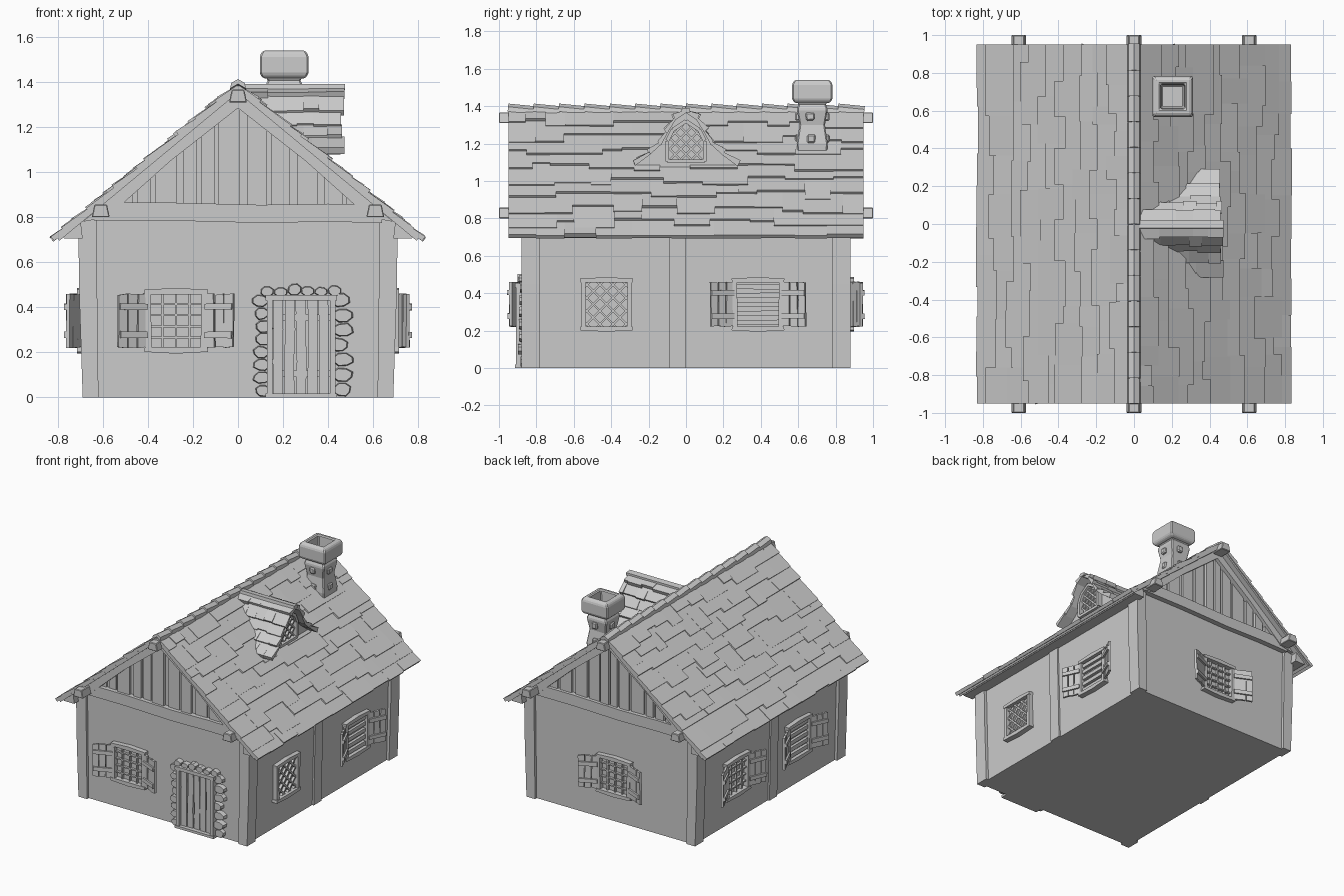
import bpy, bmesh, random
from math import pi, hypot, cos, sin, radians
from mathutils import Matrix, Vector

if "Cube" in bpy.data.objects:
    bpy.data.objects.remove(bpy.data.objects["Cube"])

random.seed(4)
R = random.uniform


def frame(k, off=0.0):
    """Wall frame: u along wall, v up, w outward. k = 0 front, 1 right, 2 back, 3 left."""
    return Matrix.Rotation(k * pi / 2, 4, 'Z') @ Matrix.Rotation(pi / 2, 4, 'X') @ Matrix.Translation((0, 0, off))


def poly(bm, M, pts, w0, w1, taper=1.0):
    """Extrude a 2D polygon from w0 to w1, the outer end scaled by taper."""
    cu = sum(p[0] for p in pts) / len(pts)
    cv = sum(p[1] for p in pts) / len(pts)
    a = [bm.verts.new(M @ Vector((u, v, w0))) for u, v in pts]
    b = [bm.verts.new(M @ Vector((cu + (u - cu) * taper, cv + (v - cv) * taper, w1))) for u, v in pts]
    n = len(pts)
    bm.faces.new(a[::-1])
    bm.faces.new(b)
    for i in range(n):
        bm.faces.new((a[i], a[(i + 1) % n], b[(i + 1) % n], b[i]))


def rect(bm, M, u0, u1, v0, v1, w0, w1, j=0.0, taper=1.0):
    c = [(u0, v0), (u1, v0), (u1, v1), (u0, v1)]
    poly(bm, M, [(u + R(-j, j), v + R(-j, j)) for u, v in c], w0, w1, taper)


def bar(bm, M, p, q, wd, w0, w1):
    l = hypot(q[0] - p[0], q[1] - p[1])
    nu, nv = -(q[1] - p[1]) / l * wd / 2, (q[0] - p[0]) / l * wd / 2
    poly(bm, M, [(p[0] + nu, p[1] + nv), (p[0] - nu, p[1] - nv),
                 (q[0] - nu, q[1] - nv), (q[0] + nu, q[1] + nv)], w0, w1)


def lattice(bm, M, cu, cv, inside, step, w0, w1):
    """Diagonal bars clipped to a convex region."""
    for s in (-1, 1):
        for i in range(-5, 6):
            line = [(t / 200, s * t / 200 + i * step) for t in range(-40, 41)]
            ok = [p for p in line if inside(*p)]
            if len(ok) > 2:
                p, q = ok[0], ok[-1]
                bar(bm, M, (cu + p[0], cv + p[1]), (cu + q[0], cv + q[1]), 0.011, w0, w1)


def finish(name, bm, bevel=0):
    bmesh.ops.recalc_face_normals(bm, faces=bm.faces[:])
    me = bpy.data.meshes.new(name)
    bm.to_mesh(me)
    bm.free()
    ob = bpy.data.objects.new(name, me)
    bpy.context.collection.objects.link(ob)
    if bevel:
        m = ob.modifiers.new("bevel", 'BEVEL')
        m.width, m.segments = bevel, 1
    return ob


F0, F1 = frame(0), frame(1)

# House body with gables
bm = bmesh.new()
poly(bm, F0, [(-0.67, 0), (0.67, 0), (0.69, 0.79), (0, 1.355), (-0.69, 0.79)], -0.86, 0.86)
finish("walls", bm)

# Corner posts, middle side posts, eave plates
bm = bmesh.new()
for sx in (-1, 1):
    for y0, y1 in ((-0.88, -0.78), (0.78, 0.88)):
        poly(bm, F0, [(sx * 0.62, 0), (sx * 0.69, 0), (sx * 0.705, 0.45), (sx * 0.71, 0.78), (sx * 0.63, 0.82)], -y0, -y1)
    poly(bm, F0, [(sx * 0.6, 0), (sx * 0.683, 0), (sx * 0.70, 0.76), (sx * 0.6, 0.76)], 0, 0.09)
    poly(bm, F0, [(sx * 0.69, 0.705), (sx * 0.77, 0.705), (sx * 0.79, 0.72), (sx * 0.70, 0.79)], -0.93, 0.93)
finish("posts_and_eave_plates", bm)

# Gable timbers: tie beam, rafters and studs
bm = bmesh.new()
for k in (0, 2):
    M = frame(k)
    top = [(-0.64, 0.865), (-0.3, 0.865), (0.1, 0.855), (0.4, 0.86), (0.64, 0.855)]
    poly(bm, M, [(u, v - 0.08) for u, v in top] + top[::-1], 0.84, 0.9)
    for s in (-1, 1):
        poly(bm, M, [(s * 0.69, 0.78), (0, 1.365), (0, 1.285), (s * 0.3, 1.05), (s * 0.58, 0.8)], 0.84, 0.905)
    u = -0.53
    while u < 0.5:
        w = R(0.05, 0.1)
        h = [1.33 - 0.84 * abs(x) for x in (u, u + w)]
        poly(bm, M, [(u, 0.84), (u + w, 0.84), (u + w, h[1]), (u, h[0])], 0.85, 0.86 + R(0.008, 0.025))
        u += w + R(0.012, 0.035)
finish("gable_timbers", bm)

# Purlins showing at the gable ends
bm = bmesh.new()
for x, z in ((-0.61, 0.80), (0, 1.31), (0.61, 0.80)):
    poly(bm, F0, [(x - 0.04, z), (x + 0.04, z), (x + 0.028, z + 0.057), (x - 0.028, z + 0.057)], -1, 1)
finish("purlins", bm, 0.004)

# Main roof: base slabs and staggered shingle rows
L = hypot(0.82, 0.685)
ca, sa = 0.82 / L, 0.685 / L


def slope(s, d, h):
    return (s * (d * ca + h * sa), 1.382 - d * sa + h * ca)


bm = bmesh.new()
ROWS = 9
for s in (-1, 1):
    poly(bm, F0, [slope(s, 0, -0.022), slope(s, L - 0.02, -0.018), slope(s, L - 0.02, 0.002), slope(s, 0, 0.002)], -0.945, 0.945)
    for r in range(ROWS):
        d0, d1 = r * L / ROWS, (r + 1) * L / ROWS
        y = -0.95
        while y < 0.95:
            y1 = y + R(0.09, 0.26)
            if y1 > 0.87:
                y1 = 0.95
            e = random.choice((-0.015, 0, 0.035, 0.055)) if r < ROWS - 1 else R(-0.006, 0.004)
            h = R(0.016, 0.025)
            poly(bm, F0, [slope(s, d0 - 0.03 * (r > 0), -0.008), slope(s, d1 + e, -0.004),
                          slope(s, d1 + e, h), slope(s, d0 - 0.03 * (r > 0), 0.006)], -y, -y1)
            y = y1
finish("roof_shingles", bm)

# Ridge cap tiles
bm = bmesh.new()
for i in range(14):
    M = Matrix.Translation((0, -0.95 + (i + 0.5) * 1.9 / 14, 1.385)) @ Matrix.Rotation(-0.1, 4, 'X') @ F0
    poly(bm, M, [(-0.035, -0.02), (-0.03, 0.005), (0, 0.022), (0.03, 0.005), (0.035, -0.02), (0, 0)], -0.072, 0.07)
finish("ridge_tiles", bm)

# Chimney: stacked square rings with a hollow cap, and raised bricks
bm = bmesh.new()
rings = [(0.075, 1.08), (0.083, 1.2), (0.068, 1.3), (0.083, 1.385), (0.07, 1.415), (0.092, 1.417), (0.108, 1.435),
         (0.108, 1.52), (0.094, 1.54), (0.066, 1.54), (0.06, 1.45)]
loops = [[bm.verts.new((0.205 + a * h, 0.675 + b * h, z)) for a, b in ((-1, -1), (1, -1), (1, 1), (-1, 1))] for h, z in rings]
for p, q in zip(loops, loops[1:]):
    for i in range(4):
        bm.faces.new((p[i], p[(i + 1) % 4], q[(i + 1) % 4], q[i]))
bm.faces.new(loops[0])
bm.faces.new(loops[-1])
for k in range(4):
    M = Matrix.Translation((0.205, 0.675, 0)) @ frame(k)
    for u, v in ((-0.012, 1.345), (-0.005, 1.225)):
        rect(bm, M, u - 0.022, u + 0.022, v - 0.022, v + 0.022, 0.05, 0.091, 0.003)
finish("chimney", bm, 0.007)

# Dormer roof: bell-shaped profile laid with rough shingles
prof = [(0, 1.375), (0.055, 1.34), (0.095, 1.275), (0.13, 1.21), (0.19, 1.155), (0.27, 1.095)]
bm = bmesh.new()
for s in (-1, 1):
    for (y0, z0), (y1, z1) in zip(prof, prof[1:]):
        l = hypot(y1 - y0, z1 - z0)
        n = ((z0 - z1) / l, (y1 - y0) / l)
        x = max(0.03, (1.38 - z0) / 0.84 - 0.03)
        end = 0.465 + R(-0.02, 0.01)
        while x < end:
            x1 = x + R(0.07, 0.12)
            if x1 > end - 0.03:
                x1 = end
            h, e = R(0.014, 0.03), R(0.0, 0.012)
            yb, zb = y1 + (y1 - y0) / l * e, z1 + (z1 - z0) / l * e
            poly(bm, F1, [(s * y0, z0 - 0.012), (s * yb, zb - 0.012), (s * (yb + n[0] * h), zb + n[1] * h),
                          (s * (y0 + n[0] * 0.004), z0 + n[1] * 0.004)], x, x1)
            x = x1
rect(bm, F1, -0.024, 0.024, 1.365, 1.39, 0.03, 0.475, 0.003)
finish("dormer_roof", bm)

# Dormer front wall, pointed window and lattice
bm = bmesh.new()
poly(bm, F1, [(-y, z - 0.005) for y, z in prof[::-1]] + [(y, z - 0.005) for y, z in prof[1:]] + [(0.25, 1.05), (-0.25, 1.05)], 0.15, 0.385)
arch = [(-0.1, 1.105), (-0.1, 1.215), (-0.07, 1.275), (0, 1.32), (0.07, 1.275), (0.1, 1.215), (0.1, 1.105)]
for p, q in zip(arch, arch[1:] + arch[:1]):
    bar(bm, F1, p, q, 0.02, 0.37, 0.42)
lattice(bm, F1, 0, 1.2, lambda u, v: abs(u) < 0.095 and -0.09 < v < 0.115 - max(0, abs(u)) * 0.9, 0.058, 0.37, 0.402)
finish("dormer_window", bm)


# Wall windows with frames, panes and open plank shutters
def window(name, k, u, kind, shutters=True):
    M = frame(k, 0.68 if k % 2 else 0.862) @ Matrix.Translation((u, 0.34, 0))
    a, b = 0.125, 0.13
    bm = bmesh.new()
    for s in (-1, 1):
        bar(bm, M, (s * (a - 0.004), -b), (s * a, b), 0.025, -0.02, 0.032)
        poly(bm, M, [(-a - 0.014, s * (b - 0.013)), (a + 0.014, s * (b - 0.013)), (a + 0.016, s * (b + 0.008)),
                     (0, s * (b + 0.016)), (-a - 0.016, s * (b + 0.008))], -0.02, 0.036)
    if kind == 'diamond':
        lattice(bm, M, 0, 0, lambda x, y: abs(x) < a - 0.005 and abs(y) < b - 0.005, 0.07, -0.02, 0.016)
    elif kind == 'slats':
        for i in range(5):
            v = -0.096 + i * 0.048
            rect(bm, M, -a, a, v - 0.014, v + 0.014, -0.02, 0.018, 0.002)
    else:
        for i in (-1, 0, 1):
            bar(bm, M, (i * 0.06, -b), (i * 0.06, b), 0.009, -0.02, 0.016)
        for i in range(4):
            bar(bm, M, (-a, -0.075 + i * 0.05), (a, -0.075 + i * 0.05), 0.009, -0.02, 0.016)
    finish(name, bm)
    if not shutters:
        return
    bm = bmesh.new()
    for s in (-1, 1):
        S = M @ Matrix.Translation((s * 0.13, 0, 0.02)) @ Matrix.Rotation(-s * radians(24), 4, 'Y')
        for i in range(3):
            c = s * (0.024 + i * 0.046)
            rect(bm, S, c - 0.021, c + 0.021, -0.118, 0.118, -0.008, 0.008, 0.004)
        for v in (-0.062, 0.062):
            rect(bm, S, s * 0.004, s * 0.135, v - 0.014, v + 0.014, 0.004, 0.02, 0.002)
    finish(name + "_shutters", bm)


window("front_window", 0, -0.275, 'grid')
window("right_lattice_window", 1, -0.425, 'diamond', False)
window("right_slat_window", 1, 0.385, 'slats')
window("back_window", 2, 0.03, 'grid')
window("left_grid_window", 3, -0.40, 'grid')
window("left_slat_window", 3, 0.32, 'slats')

# Door: frame, wavy planks and ledges
M = frame(0, 0.86)
bm = bmesh.new()
for u in (0.128, 0.408):
    rect(bm, M, u, u + 0.026, 0, 0.45, -0.02, 0.05)
rect(bm, M, 0.122, 0.44, 0.43, 0.455, -0.02, 0.054)
rect(bm, M, 0.122, 0.44, 0, 0.018, -0.02, 0.054)
for i in range(5):
    u = 0.156 + i * 0.0508
    o = [R(-0.004, 0.004) for _ in range(3)]
    vs = (0.018, 0.16, 0.3, 0.43)
    left = [(u + d, v) for d, v in zip([0] + o, vs)]
    poly(bm, M, left + [(x + 0.044, v) for x, v in left[::-1]], -0.02, R(0.018, 0.028))
for v in (0.09, 0.34):
    rect(bm, M, 0.155, 0.41, v, v + 0.03, -0.02, 0.016)
finish("door", bm)

# Rough stones around the door
bm = bmesh.new()


def stone(u, v, ru, rv):
    pts = [(u + ru * cos(t) * R(0.9, 1.15), v + rv * sin(t) * R(0.9, 1.1)) for t in [pi / 8 + i * pi / 4 for i in range(8)]]
    poly(bm, M, [(x, max(0, y)) for x, y in pts], -0.02, R(0.025, 0.042), 0.82)


for i in range(8):
    stone(0.103 + R(-0.008, 0.012), 0.03 + i * 0.057, R(0.032, 0.045), 0.03)
for i in range(7):
    stone(0.462 + R(-0.012, 0.01), 0.035 + i * 0.066, R(0.035, 0.055), 0.034)
for i in range(6):
    stone(0.13 + i * 0.06, 0.472 + R(-0.006, 0.012), 0.033, R(0.022, 0.03))
finish("door_stones", bm)
